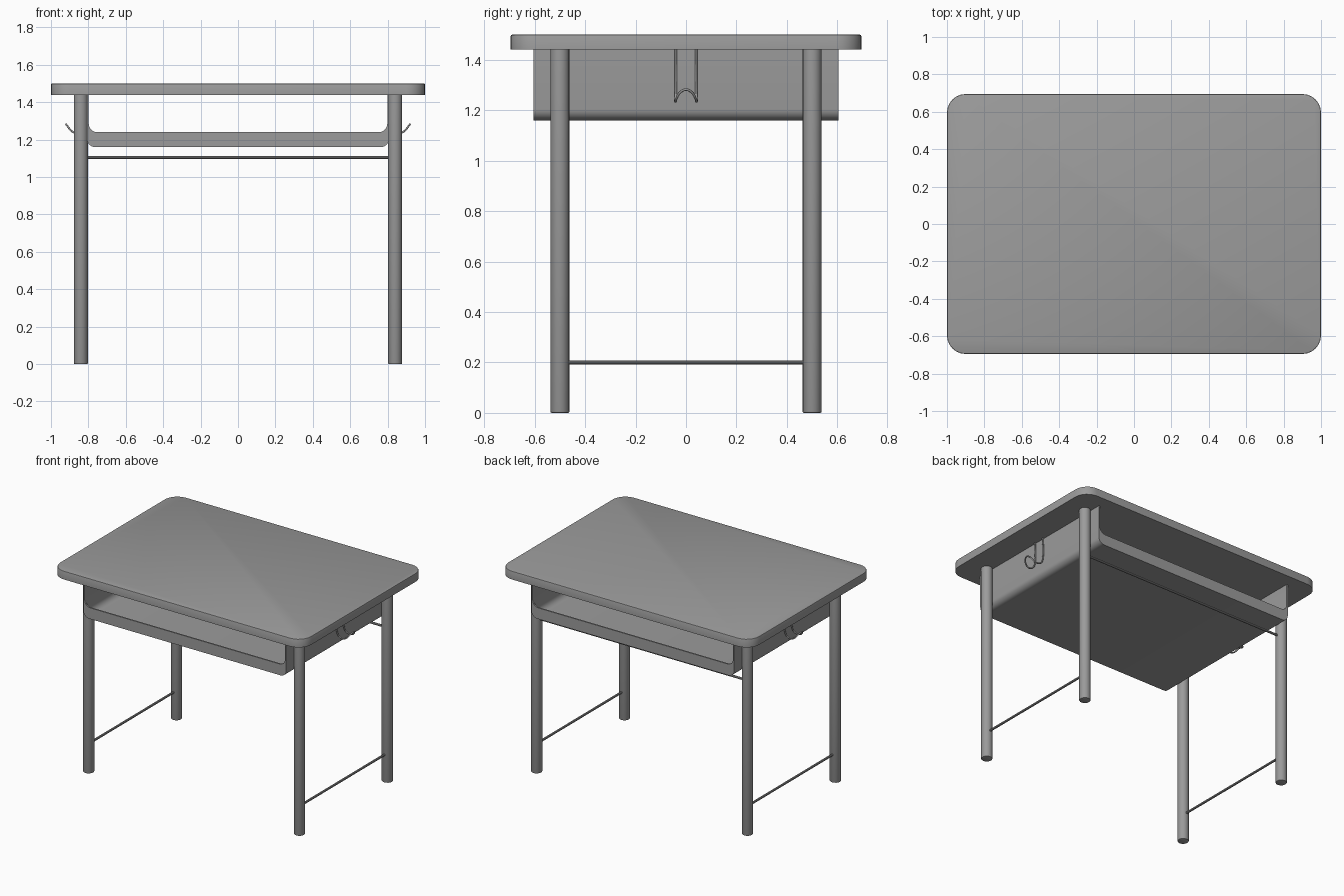
import bpy, bmesh, math
from mathutils import Vector

cube = bpy.data.objects.get("Cube")
if cube:
    bpy.data.objects.remove(cube)

grey = bpy.data.materials.new("plain grey")
COLOUR = (0.33, 0.33, 0.33, 1)
grey.use_nodes = True
grey.diffuse_color = COLOUR
grey.node_tree.nodes["Principled BSDF"].inputs["Base Color"].default_value = COLOUR


def finish(obj, angle=35):
    bpy.ops.object.select_all(action='DESELECT')
    obj.select_set(True)
    bpy.context.view_layer.objects.active = obj
    bpy.ops.object.shade_smooth_by_angle(angle=math.radians(angle))


def add_object(name, bm):
    bmesh.ops.recalc_face_normals(bm, faces=bm.faces)
    mesh = bpy.data.meshes.new(name)
    bm.to_mesh(mesh)
    bm.free()
    mesh.materials.append(grey)
    obj = bpy.data.objects.new(name, mesh)
    bpy.context.collection.objects.link(obj)
    return obj


def arc(cx, cz, radius, start, end, steps=6):
    angles = [math.radians(start + (end - start) * i / steps) for i in range(steps + 1)]
    return [(cx + radius * math.cos(a), cz + radius * math.sin(a)) for a in angles]


def prism(bm, outline, y0, y1):
    """Closed XZ outline extruded along y."""
    face = bm.faces.new([bm.verts.new((x, y0, z)) for x, z in outline])
    new = bmesh.ops.extrude_face_region(bm, geom=[face])["geom"]
    verts = [v for v in new if isinstance(v, bmesh.types.BMVert)]
    bmesh.ops.translate(bm, vec=(0, y1 - y0, 0), verts=verts)


def rod(name, start, end, radius, sides, foot=0):
    start, end = Vector(start), Vector(end)
    axis = end - start
    bm = bmesh.new()
    bmesh.ops.create_cone(bm, cap_ends=True, segments=sides, radius1=radius,
                          radius2=radius, depth=axis.length)
    if foot:
        rim = [e for e in bm.edges if all(v.co.z < 0 for v in e.verts)]
        bmesh.ops.bevel(bm, geom=rim, offset=foot, segments=2, affect='EDGES', profile=0.5)
    turn = axis.to_track_quat('Z', 'Y').to_matrix()
    bmesh.ops.rotate(bm, cent=(0, 0, 0), matrix=turn, verts=bm.verts)
    bmesh.ops.translate(bm, vec=(start + end) / 2, verts=bm.verts)
    finish(add_object(name, bm))


# Table top: slab with rounded corners and a softened rim
bm = bmesh.new()
bmesh.ops.create_cube(bm, size=1)
for v in bm.verts:
    v.co = (v.co.x * 2, v.co.y * 1.39, 1.47 + v.co.z * 0.06)
corners = [e for e in bm.edges if abs(e.verts[0].co.z - e.verts[1].co.z) > 0.01]
bmesh.ops.bevel(bm, geom=corners, offset=0.1, segments=6, affect='EDGES', profile=0.5)
rim = [e for e in bm.edges if all(v.co.z > 1.49 for v in e.verts)]
bmesh.ops.bevel(bm, geom=rim, offset=0.006, segments=2, affect='EDGES', profile=0.5)
finish(add_object("table_top", bm))

# Legs, low side bars and the rear crossbar
LEG_X, LEG_Y, TOP = 0.84, 0.5, 1.44
for x, side in ((LEG_X, "left"), (-LEG_X, "right")):
    for y, end in ((-LEG_Y, "front"), (LEG_Y, "back")):
        rod(f"{end}_{side}_leg", (x, y, 0), (x, y, TOP), 0.038, 16, foot=0.006)
    rod(f"{side}_side_bar", (x, -LEG_Y, 0.2), (x, LEG_Y, 0.2), 0.008, 10)
rod("rear_crossbar", (-LEG_X, LEG_Y, 1.105), (LEG_X, LEG_Y, 1.105), 0.008, 10)

# Tray: bent sheet for floor and sides, low lips at both open ends
W, FLOOR, R, T, DEPTH, LIP = 0.808, 1.16, 0.045, 0.01, 0.605, 1.24
lower = arc(-W + R, FLOOR + R, R, 180, 270) + arc(W - R, FLOOR + R, R, 270, 360)
inner = arc(W - T - R, FLOOR + T + R, R, 0, -90) + arc(T + R - W, FLOOR + T + R, R, 270, 180)
bm = bmesh.new()
prism(bm, [(-W, TOP)] + lower + [(W, TOP), (W - T, TOP)] + inner + [(T - W, TOP)],
      -DEPTH, DEPTH)
finish(add_object("tray_shell", bm))

lip_top = arc(W - T - R, LIP + R, R, 0, -90) + arc(T + R - W, LIP + R, R, 270, 180)
lip = lower + [(W, LIP + R)] + lip_top + [(-W, LIP + R)]
for name, y in (("front_tray_lip", -DEPTH), ("back_tray_lip", DEPTH - T)):
    bm = bmesh.new()
    prism(bm, lip, y, y + T)
    finish(add_object(name, bm))

# Bag hooks: bent wire loops on both sides of the tray
half = [(0.814, 0.04, 1.44), (0.814, 0.04, 1.29), (0.83, 0.041, 1.25),
        (0.86, 0.042, 1.235), (0.89, 0.038, 1.246), (0.91, 0.024, 1.27)]
path = half + [(0.919, 0, 1.282)] + [(x, -y, z) for x, y, z in reversed(half)]
for sign, side in ((1, "left"), (-1, "right")):
    curve = bpy.data.curves.new(f"{side}_bag_hook", 'CURVE')
    curve.dimensions = '3D'
    curve.bevel_depth = 0.005
    curve.bevel_resolution = 2
    curve.resolution_u = 4
    curve.use_fill_caps = True
    spline = curve.splines.new('BEZIER')
    spline.bezier_points.add(len(path) - 1)
    for point, (x, y, z) in zip(spline.bezier_points, path):
        point.co = (sign * x, y, z)
        point.handle_left_type = point.handle_right_type = 'AUTO'
    curve.materials.append(grey)
    hook = bpy.data.objects.new(f"{side}_bag_hook", curve)
    bpy.context.collection.objects.link(hook)
    bpy.ops.object.select_all(action='DESELECT')
    hook.select_set(True)
    bpy.context.view_layer.objects.active = hook
    bpy.ops.object.convert(target='MESH')
    finish(bpy.context.view_layer.objects.active, 60)
